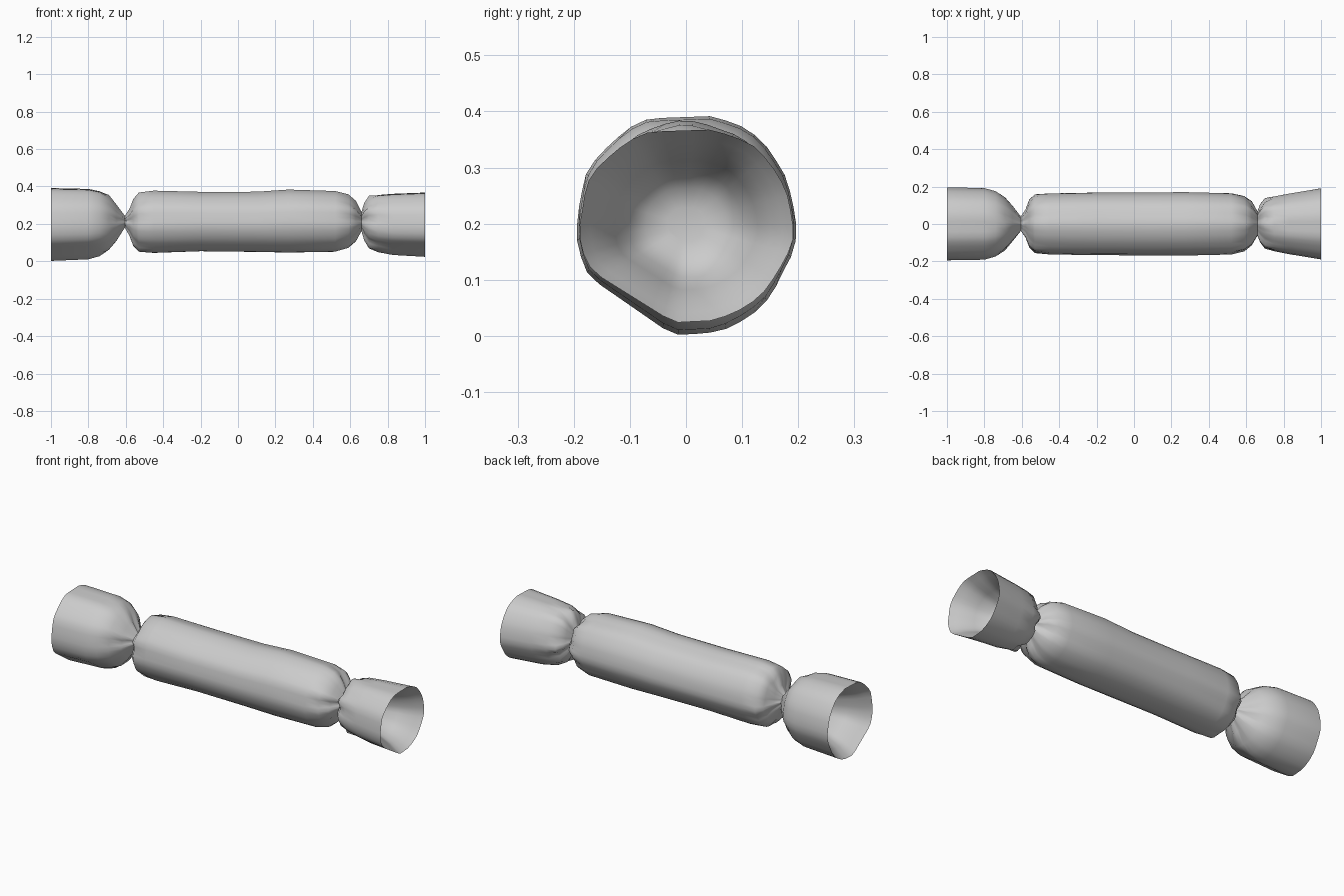
import bpy, bmesh, math, random

if "Cube" in bpy.data.objects:
    bpy.data.objects.remove(bpy.data.objects["Cube"])

random.seed(4)
SEGS = 42
NECKS = (-0.605, 0.66)

# outer wrapper stations: x, centre height, half height, half width
OUTER = [
    (-1.00, 0.200, 0.200, 0.195),
    (-0.80, 0.202, 0.193, 0.191),
    (-0.74, 0.204, 0.178, 0.175),
    (-0.69, 0.206, 0.146, 0.141),
    (-0.65, 0.205, 0.092, 0.090),
    (-0.605, 0.211, 0.028, 0.034),
    (-0.58, 0.207, 0.066, 0.068),
    (-0.56, 0.206, 0.119, 0.121),
    (-0.53, 0.208, 0.157, 0.155),
    (-0.45, 0.210, 0.166, 0.163),
    (-0.20, 0.211, 0.159, 0.167),
    (0.10, 0.210, 0.161, 0.168),
    (0.27, 0.214, 0.168, 0.169),
    (0.52, 0.212, 0.162, 0.164),
    (0.59, 0.213, 0.141, 0.145),
    (0.63, 0.213, 0.100, 0.107),
    (0.66, 0.212, 0.046, 0.057),
    (0.675, 0.210, 0.090, 0.092),
    (0.70, 0.208, 0.132, 0.126),
    (0.75, 0.204, 0.157, 0.146),
    (0.83, 0.200, 0.168, 0.162),
    (1.00, 0.199, 0.176, 0.190),
]
# open-end linings: distance in from the rim, scale of the rim
BOWL = [(0.03, 0.90), (0.06, 0.79), (0.11, 0.67), (0.17, 0.54), (0.20, 0.38), (0.21, 0.18)]
# creased flats on the open ends: direction in degrees, share of the radius kept
FLATS = [(92, 0.95), (236, 0.89)]


def ring(bm, x, cz, hz, hy, pleat):
    verts = []
    for i in range(SEGS):
        a = 2 * math.pi * i / SEGS
        fold = 0.6 * math.cos(7 * a + 0.7) + 0.4 * math.cos(11 * a + 2.0)
        k = 1 + pleat * fold + random.uniform(-0.004, 0.004)
        if x < -0.7 or x > 0.72:
            for deg, keep in FLATS:
                c = math.cos(a - math.radians(deg))
                if c > 0.5:
                    k = min(k, keep / c)
        verts.append(bm.verts.new((x, hy * k * math.cos(a), cz + hz * k * math.sin(a))))
    return verts


def outer_ring(bm, x, cz, hz, hy):
    # gathers deepen towards the tied necks
    near = min(abs(x - n) for n in NECKS)
    return ring(bm, x, cz, hz, hy, 0.015 + 0.2 * math.exp(-(near / 0.05) ** 2))


def lining(bm, rim, side):
    x, cz, hz, hy = rim
    return [ring(bm, x - side * d, cz, hz * s, hy * s, 0.015) for d, s in BOWL]


# twisted wrapper: lining, outer shell, lining joined in one skin
bm = bmesh.new()
rings = lining(bm, OUTER[0], -1)[::-1]
rings += [outer_ring(bm, *st) for st in OUTER]
rings += lining(bm, OUTER[-1], 1)
for a, b in zip(rings, rings[1:]):
    for i in range(SEGS):
        j = (i + 1) % SEGS
        bm.faces.new((a[i], a[j], b[j], b[i]))
bm.faces.new(rings[0])
bm.faces.new(rings[-1])
bmesh.ops.recalc_face_normals(bm, faces=bm.faces)

mesh = bpy.data.meshes.new("twisted_wrapper")
bm.to_mesh(mesh)
bm.free()
wrapper = bpy.data.objects.new("twisted_wrapper", mesh)
bpy.context.collection.objects.link(wrapper)
bpy.context.view_layer.objects.active = wrapper
wrapper.select_set(True)
bpy.ops.object.shade_smooth_by_angle(angle=math.radians(60))
